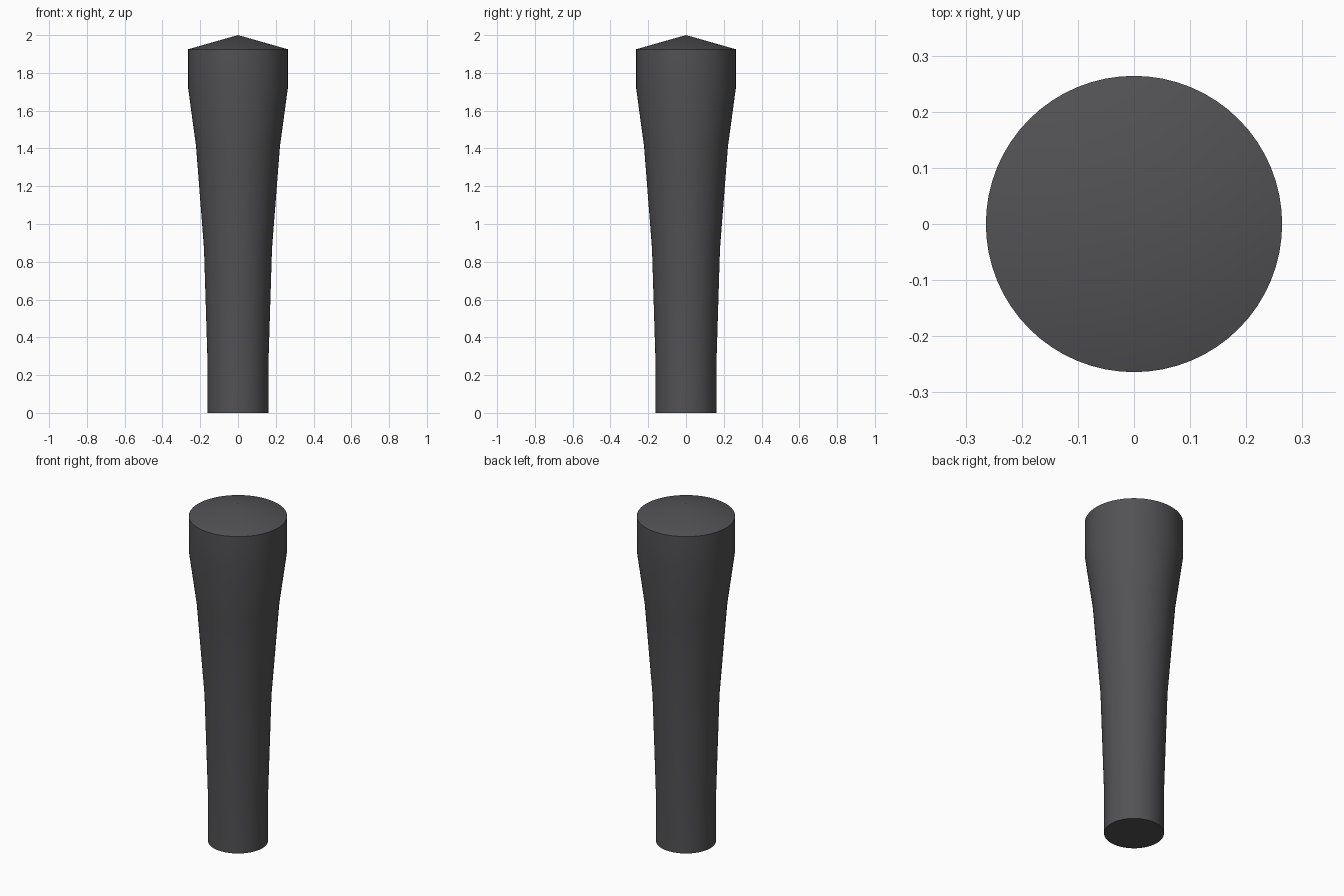
import bpy, bmesh, math

if "Cube" in bpy.data.objects:
    bpy.data.objects.remove(bpy.data.objects["Cube"])

SEGMENTS = 64
# (radius, height) from the foot to the rim of the cap
PROFILE = [(0.161, 0.0), (0.161, 0.26), (0.18, 0.87), (0.222, 1.41),
           (0.264, 1.72), (0.264, 1.925)]

mat = bpy.data.materials.new("dark grey")
mat.diffuse_color = (0.085, 0.085, 0.09, 1)
mat.use_nodes = True
mat.node_tree.nodes["Principled BSDF"].inputs["Base Color"].default_value = mat.diffuse_color

# Flared round post
bm = bmesh.new()
rings = []
for r, z in PROFILE:
    rings.append([bm.verts.new((r * math.cos(2 * math.pi * i / SEGMENTS),
                                r * math.sin(2 * math.pi * i / SEGMENTS), z))
                  for i in range(SEGMENTS)])
for low, high in zip(rings, rings[1:]):
    for i in range(SEGMENTS):
        j = (i + 1) % SEGMENTS
        bm.faces.new((low[i], low[j], high[j], high[i]))

# Flat foot and shallow conical cap
bm.faces.new(rings[0][::-1])
apex = bm.verts.new((0, 0, 2.0))
for i in range(SEGMENTS):
    bm.faces.new((rings[-1][i], rings[-1][(i + 1) % SEGMENTS], apex))

mesh = bpy.data.meshes.new("flared_post")
bm.to_mesh(mesh)
bm.free()
mesh.materials.append(mat)
post = bpy.data.objects.new("flared_post", mesh)
bpy.context.collection.objects.link(post)
bpy.context.view_layer.objects.active = post
post.select_set(True)
bpy.ops.object.shade_smooth_by_angle(angle=math.radians(35))
